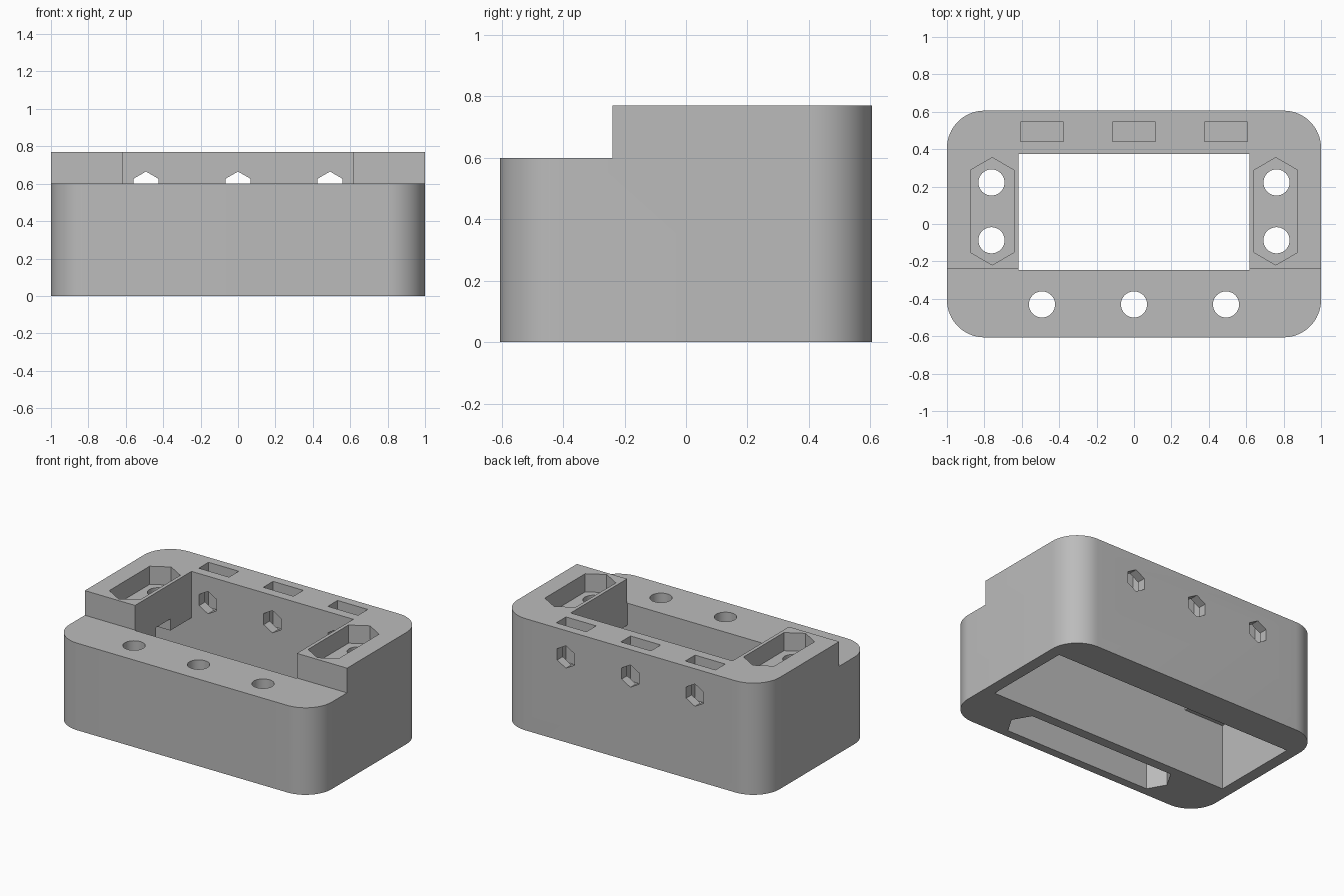
import bpy, bmesh
from math import sin, cos, pi

cube = bpy.data.objects.get("Cube")
if cube:
    bpy.data.objects.remove(cube, do_unlink=True)

grey = bpy.data.materials.new("light_grey")
grey.use_nodes = True
grey.diffuse_color = (0.5, 0.5, 0.5, 1)
grey.node_tree.nodes["Principled BSDF"].inputs["Base Color"].default_value = (0.5, 0.5, 0.5, 1)


def prism(name, outline, lo, hi, axis="z"):
    """Extrude a 2D outline along z (outline in x, y) or along y (outline in x, z)."""
    bm = bmesh.new()
    rings = [[bm.verts.new((u, v, w) if axis == "z" else (u, w, v)) for u, v in outline]
             for w in (lo, hi)]
    n = len(outline)
    for ring in rings:
        bm.faces.new(ring)
    for i in range(n):
        j = (i + 1) % n
        bm.faces.new((rings[0][i], rings[0][j], rings[1][j], rings[1][i]))
    bmesh.ops.recalc_face_normals(bm, faces=bm.faces)
    mesh = bpy.data.meshes.new(name)
    bm.to_mesh(mesh)
    bm.free()
    obj = bpy.data.objects.new(name, mesh)
    mesh.materials.append(grey)
    bpy.context.collection.objects.link(obj)
    return obj


def rect(x0, x1, y0, y1):
    return [(x0, y0), (x1, y0), (x1, y1), (x0, y1)]


def ngon(cx, cy, r, n, turn=0.0):
    return [(cx + r * cos(turn + 2 * pi * i / n), cy + r * sin(turn + 2 * pi * i / n))
            for i in range(n)]


def long_hex(half, flat, r):
    """Hexagon of corner radius r stretched along u, tips at +-half."""
    shoulder = half - r / 2
    return [(half, 0), (shoulder, flat), (-shoulder, flat),
            (-half, 0), (-shoulder, -flat), (shoulder, -flat)]


def rounded_rect(hx, hy, r, steps=16):
    pts = []
    for k, (sx, sy) in enumerate([(1, 1), (-1, 1), (-1, -1), (1, -1)]):
        for i in range(steps + 1):
            a = (k + i / steps) * pi / 2
            pts.append((sx * (hx - r) + r * cos(a), sy * (hy - r) + r * sin(a)))
    return pts


HX, HY, TOP, STEP = 1.0, 0.606, 0.77, 0.6
body = prism("housing", rounded_rect(HX, HY, 0.2), 0, TOP)
cutters = []


def cut(*args, **kw):
    cutters.append(prism("cutter", *args, **kw))


# Lowered front ledge
cut(rect(-2, 2, -2, -0.24), STEP, 2)

# Main opening: narrow above, wide chamber below
ox, wx, ceiling = 0.617, 0.92, 0.45
cut([(-wx, -1), (wx, -1), (wx, ceiling), (ox, ceiling), (ox, 2),
     (-ox, 2), (-ox, ceiling), (-wx, ceiling)], -0.245, 0.375, axis="y")

# Cross channel above the chamber ceiling
cut(rect(-0.75, 0.75, -0.01, 0.145), 0.4, 0.53)

# Side pockets with two bolt holes each
for s in (-1, 1):
    cut([(s * 0.758 + v, 0.068 + u) for u, v in long_hex(0.287, 0.117, 0.135)], 0.645, 2)
    for y in (-0.087, 0.222):
        cut(ngon(s * 0.762, y, 0.07, 40), -1, 2)

# Front ledge slot from below, with three bolt holes
cut([(u, v - 0.43) for u, v in long_hex(0.627, 0.117, 0.135)], -1, ceiling)
for x in (-0.492, 0, 0.492):
    cut(ngon(x, -0.43, 0.07, 40), -1, 2)
    # Rear nut slots and hexagonal bolt holes
    cut(rect(x - 0.115, x + 0.115, 0.44, 0.546), 0.46, 2)
    cut(ngon(x, 0.588, 0.077, 6, pi / 2), 0.3, 1, axis="y")

# Apply the cuts
for c in cutters:
    mod = body.modifiers.new("cut", "BOOLEAN")
    mod.operation = "DIFFERENCE"
    mod.solver = "EXACT"
    mod.object = c
bpy.context.view_layer.update()
graph = bpy.context.evaluated_depsgraph_get()
result = bpy.data.meshes.new_from_object(body.evaluated_get(graph))
body.modifiers.clear()
body.data = result
for c in cutters:
    bpy.data.objects.remove(c, do_unlink=True)

# One colour, smooth corners, crisp edges
result.materials.clear()
result.materials.append(grey)
for p in result.polygons:
    p.material_index = 0
bpy.ops.object.select_all(action="DESELECT")
body.select_set(True)
bpy.context.view_layer.objects.active = body
bpy.ops.object.shade_smooth_by_angle(angle=pi / 6)
